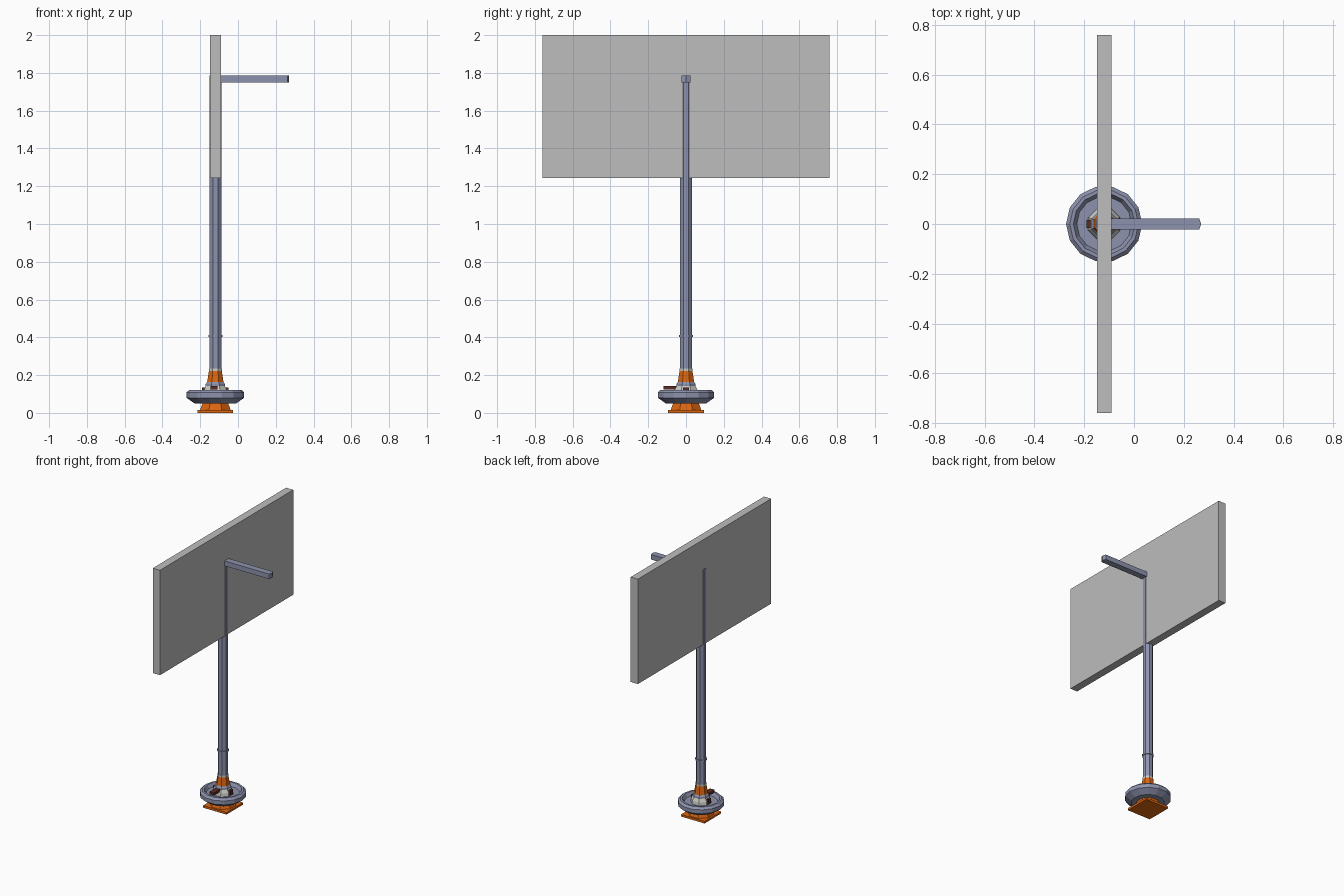
import bpy, bmesh, math

if "Cube" in bpy.data.objects:
    bpy.data.objects.remove(bpy.data.objects["Cube"])

CX = -0.12  # post axis


def mat(name, rgb):
    m = bpy.data.materials.new(name)
    m.diffuse_color = (*rgb, 1)
    m.use_nodes = True
    m.node_tree.nodes["Principled BSDF"].inputs["Base Color"].default_value = m.diffuse_color
    return m


STEEL = mat("blue grey steel", (0.27, 0.29, 0.42))
ORANGE = mat("orange paint", (0.72, 0.13, 0.005))
GREY = mat("panel grey", (0.51, 0.51, 0.51))
WHITE = mat("pale trim", (0.6, 0.6, 0.57))
BROWN = mat("dark red brown", (0.10, 0.025, 0.02))


def finish(name, bm, material):
    bmesh.ops.recalc_face_normals(bm, faces=bm.faces)
    me = bpy.data.meshes.new(name)
    bm.to_mesh(me)
    bm.free()
    me.materials.append(material)
    ob = bpy.data.objects.new(name, me)
    bpy.context.collection.objects.link(ob)
    return ob


def lathe(name, profile, n, material, turn=0.5, closed=False):
    """Spin (radius, z) points round the post axis; radii are to vertices."""
    bm = bmesh.new()
    rings = []
    for r, z in profile:
        rings.append([bm.verts.new((CX + r * math.cos((i + turn) * math.tau / n),
                                    r * math.sin((i + turn) * math.tau / n), z))
                      for i in range(n)])
    pairs = list(zip(rings, rings[1:]))
    if closed:
        pairs.append((rings[-1], rings[0]))
    else:
        bm.faces.new(rings[0])
        bm.faces.new(rings[-1])
    for a, b in pairs:
        for i in range(n):
            j = (i + 1) % n
            bm.faces.new((a[i], a[j], b[j], b[i]))
    return finish(name, bm, material)


def box(name, lo, hi, material):
    bm = bmesh.new()
    bmesh.ops.create_cube(bm, size=1)
    for v in bm.verts:
        v.co = [(l + h) / 2 + c * (h - l) for l, h, c in zip(lo, hi, v.co)]
    return finish(name, bm, material)


# Square foot and its tapering pedestal
box("foot_plate", (CX - 0.094, -0.094, 0), (CX + 0.094, 0.094, 0.015), ORANGE)
lathe("foot_pedestal", [(0.088, 0.015), (0.072, 0.055)], 8, ORANGE)

# Hollow dish around the post
lathe("dish", [(0.04, 0.05), (0.11, 0.05), (0.153, 0.08), (0.153, 0.108),
               (0.138, 0.122), (0.124, 0.122), (0.11, 0.098), (0.04, 0.098)],
      14, STEEL, turn=0, closed=True)

# Pale hub, collar and orange cone
lathe("hub", [(0.07, 0.095), (0.066, 0.12), (0.054, 0.143)], 8, WHITE)
lathe("collar", [(0.055, 0.14), (0.055, 0.152), (0.046, 0.164)], 8, STEEL)
lathe("cone", [(0.047, 0.162), (0.037, 0.222)], 8, ORANGE)
lathe("cone_trim", [(0.037, 0.222), (0.037, 0.236)], 8, WHITE)

# Dark lever lying across the dish
box("lever", (CX - 0.025, -0.12, 0.125), (CX + 0.012, -0.05, 0.143), BROWN)
for i, s in enumerate((-1, 1)):
    x = CX + s * 0.062
    box(f"hub_latch_{i}", (x - 0.008, -0.016, 0.1), (x + 0.008, 0.016, 0.135), BROWN)

# Octagonal post with a thin band
lathe("post", [(0.0345, 0.23), (0.0345, 1.785)], 8, STEEL)
lathe("post_band", [(0.040, 0.402), (0.040, 0.412)], 8, STEEL)

# Sign panel
box("sign_panel", (-0.148, -0.76, 1.243), (-0.091, 0.76, 2.0), GREY)

# Arm with a pointed end
arm = box("arm", (CX, -0.023, 1.75), (0.262, 0.023, 1.786), STEEL)
bm = bmesh.new()
bm.from_mesh(arm.data)
end = max(bm.faces, key=lambda f: f.calc_center_median().x)
edges = [e for e in end.edges if abs(e.verts[0].co.y - e.verts[1].co.y) > 0.01]
new = bmesh.ops.subdivide_edges(bm, edges=edges, cuts=1)
for v in new["geom_inner"]:
    if isinstance(v, bmesh.types.BMVert):
        v.co.x = 0.27
bm.to_mesh(arm.data)
bm.free()
